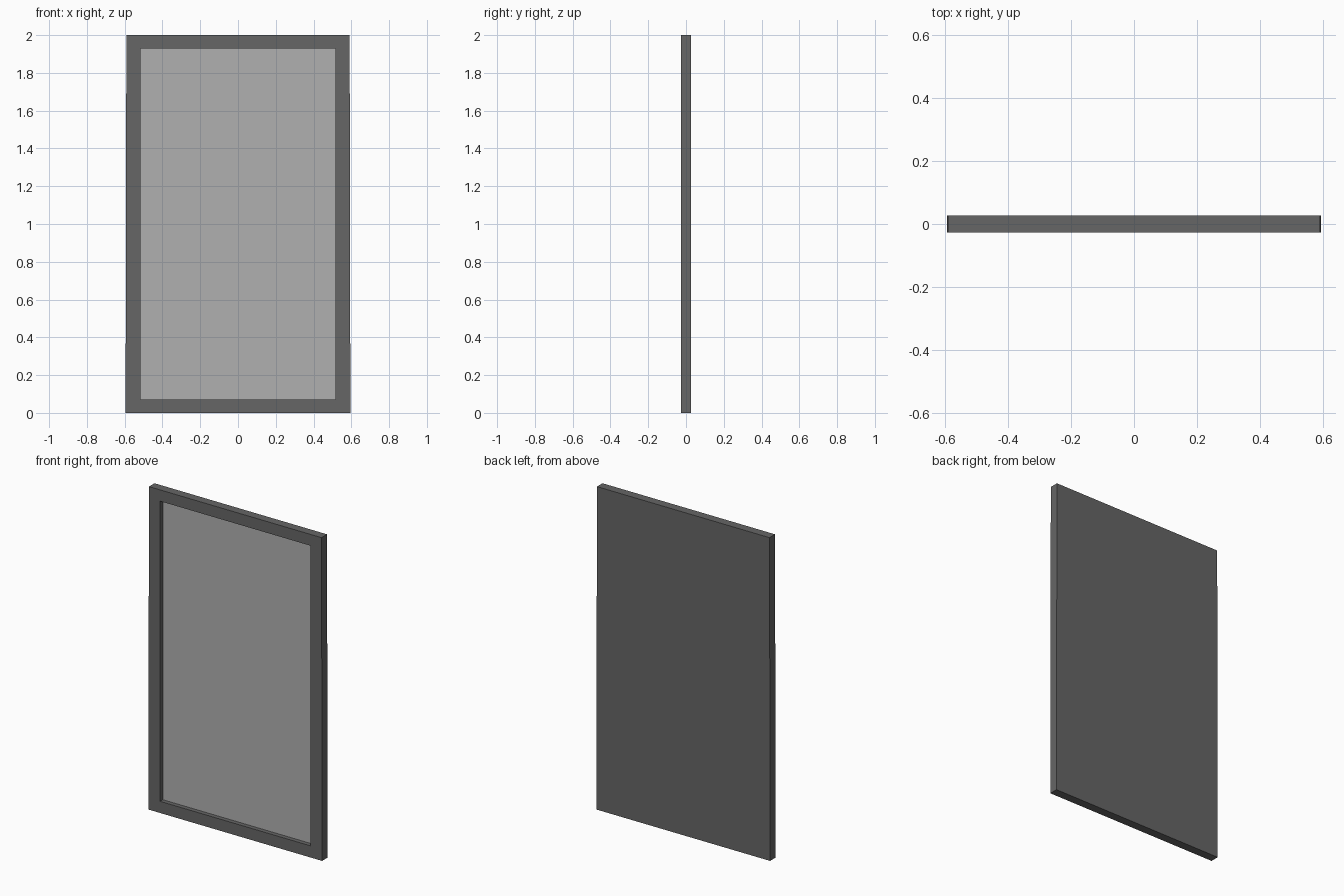
import bpy, bmesh

if "Cube" in bpy.data.objects:
    bpy.data.objects.remove(bpy.data.objects["Cube"])

BOTTOM_HALF, TOP_HALF, HEIGHT = 0.595, 0.591, 2.0   # outer edge, tapering very slightly
HALF_DEPTH, RECESS_Y = 0.027, 0.0
OPEN_HALF, OPEN_LOW, OPEN_HIGH = 0.515, 0.072, 1.93


def ring(bm, low_half, high_half, z0, z1, y):
    """Four corner vertices of an upright rectangle at depth y."""
    return [bm.verts.new(p) for p in ((-low_half, y, z0), (low_half, y, z0),
                                      (high_half, y, z1), (-high_half, y, z1))]


def bridge(bm, a, b):
    for i in range(4):
        j = (i + 1) % 4
        bm.faces.new((a[i], a[j], b[j], b[i]))


def finish(name, bm, colour):
    mesh = bpy.data.meshes.new(name)
    bm.to_mesh(mesh)
    bm.free()
    mat = bpy.data.materials.new(name + "_colour")
    mat.diffuse_color = (*colour, 1)
    mat.use_nodes = True
    mat.node_tree.nodes["Principled BSDF"].inputs["Base Color"].default_value = mat.diffuse_color
    mesh.materials.append(mat)
    obj = bpy.data.objects.new(name, mesh)
    bpy.context.collection.objects.link(obj)
    return obj


# Frame: flat back, outer sides, front border and the walls of the recess
bm = bmesh.new()
back = ring(bm, BOTTOM_HALF, TOP_HALF, 0, HEIGHT, HALF_DEPTH)
front = ring(bm, BOTTOM_HALF, TOP_HALF, 0, HEIGHT, -HALF_DEPTH)
lip = ring(bm, OPEN_HALF, OPEN_HALF, OPEN_LOW, OPEN_HIGH, -HALF_DEPTH)
floor = ring(bm, OPEN_HALF, OPEN_HALF, OPEN_LOW, OPEN_HIGH, RECESS_Y)
bm.faces.new(list(reversed(back)))
for a, b in ((back, front), (front, lip), (lip, floor)):
    bridge(bm, a, b)
finish("frame", bm, (0.133, 0.133, 0.133))

# Pane: lighter panel that closes the recess
bm = bmesh.new()
bm.faces.new(ring(bm, OPEN_HALF, OPEN_HALF, OPEN_LOW, OPEN_HIGH, RECESS_Y))
finish("pane", bm, (0.434, 0.434, 0.434))
